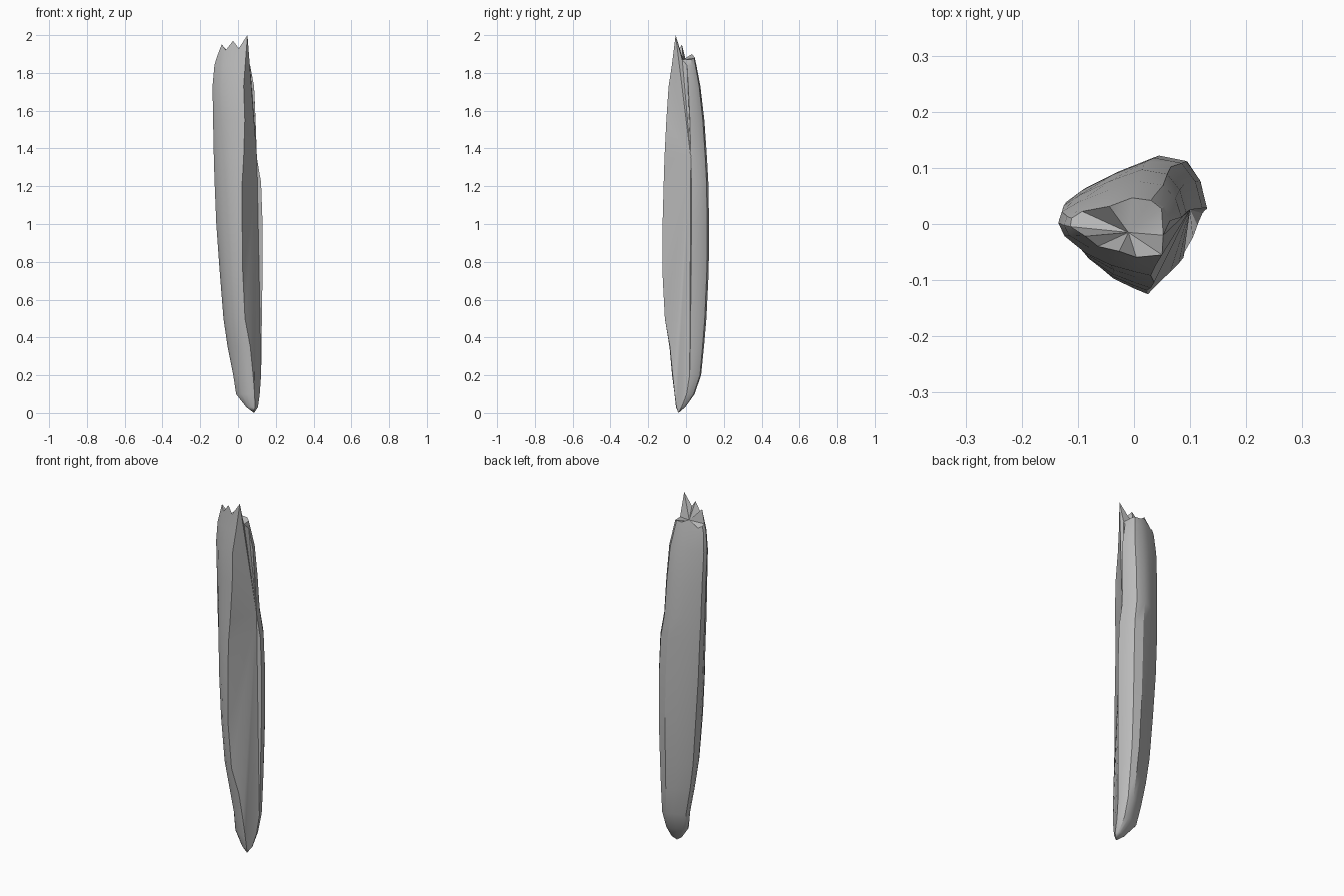
import bpy, bmesh, math, random
from mathutils import Vector

if "Cube" in bpy.data.objects:
    bpy.data.objects.remove(bpy.data.objects["Cube"])

random.seed(4)

# Height, x range, y range, and x, y of the broken front edge
RINGS = [
    (0.03, 0.045, 0.105, -0.055, -0.005, 0.09, -0.05),
    (0.10, -0.01, 0.115, -0.065, 0.045, 0.088, -0.06),
    (0.20, -0.025, 0.122, -0.08, 0.08, 0.08, -0.07),
    (0.35, -0.055, 0.125, -0.095, 0.095, 0.065, -0.085),
    (0.50, -0.077, 0.126, -0.112, 0.108, 0.037, -0.112),
    (0.75, -0.097, 0.13, -0.125, 0.12, 0.025, -0.125),
    (1.00, -0.115, 0.13, -0.124, 0.122, 0.022, -0.124),
    (1.22, -0.124, 0.122, -0.118, 0.118, 0.022, -0.118),
    (1.35, -0.128, 0.10, -0.114, 0.111, 0.03, -0.114),
    (1.55, -0.132, 0.093, -0.104, 0.097, 0.036, -0.104),
    (1.73, -0.135, 0.085, -0.092, 0.076, 0.03, -0.092),
    (1.84, -0.125, 0.064, -0.075, 0.055, 0.038, -0.075),
]
APEX = 8  # ring where the fracture creases meet

# Rounded outline, from the right edge round the back to the front
OUTLINE = [(1, .62), (.95, .82), (.85, .96), (.65, 1), (.4, .9), (.15, .77),
           (.03, .68), (0, .56), (.05, .42), (.17, .24), (.33, .11), (.48, .04)]

# Height of each splinter along the broken top
JAGS = [1.86, 1.87, 1.88, 1.88, 1.90, 1.86, 1.87, 1.88, 1.95, 1.92, 1.97, 1.93, 2.0]


def make_shard():
    bm = bmesh.new()
    rings = []
    for z, x0, x1, y0, y1, rx, ry in RINGS:
        ring = []
        for u, v in OUTLINE:
            # keep the front surface left of the broken edge
            x = x0 + u * (x1 - x0)
            if v < .3:
                x = x0 + u / .58 * (rx - x0)
            ring.append(bm.verts.new((x, y0 + v * (y1 - y0), z)))
        ring.append(bm.verts.new((rx, ry, z)))
        rings.append(ring)

    # splintered top ring
    top = []
    for vert, z in zip(rings[-1], JAGS):
        p = vert.co
        k = 1 - (z - 1.84) * 2.6
        top.append(bm.verts.new((-0.015 + (p.x + 0.015) * k,
                                 -0.025 + (p.y + 0.025) * k, z)))
    top[-1].co = (0.05, -0.055, 2.0)
    top[0].co = (0.052, -0.02, 1.87)
    rings.append(top)

    # rounded outer surface
    for a, b in zip(rings, rings[1:]):
        for i in range(len(a) - 1):
            bm.faces.new((a[i], a[i + 1], b[i + 1], b[i]))

    # flat fracture, fanned from one point on the right edge
    loop = [r[-1] for r in rings] + [r[0] for r in reversed(rings)]
    apex = rings[APEX][0]
    k = loop.index(apex)
    loop = loop[k + 1:] + loop[:k]
    for a, b in zip(loop, loop[1:]):
        bm.faces.new((apex, a, b))

    # bottom tip and sunken broken top
    tip = bm.verts.new((0.085, -0.04, 0))
    hollow = bm.verts.new((-0.01, -0.015, 1.87))
    for ring, point in ((rings[0], tip), (top, hollow)):
        for a, b in zip(ring, ring[1:] + ring[:1]):
            bm.faces.new((a, b, point))

    bmesh.ops.recalc_face_normals(bm, faces=bm.faces)
    mesh = bpy.data.meshes.new("shard")
    bm.to_mesh(mesh)
    bm.free()
    obj = bpy.data.objects.new("shard", mesh)
    bpy.context.collection.objects.link(obj)
    return obj


shard = make_shard()
stone = bpy.data.materials.new("grey")
stone.diffuse_color = (0.5, 0.5, 0.5, 1)
stone.use_nodes = True
stone.node_tree.nodes["Principled BSDF"].inputs["Base Color"].default_value = stone.diffuse_color
shard.data.materials.append(stone)
bpy.context.view_layer.objects.active = shard
shard.select_set(True)
bpy.ops.object.shade_smooth_by_angle(angle=math.radians(32))
